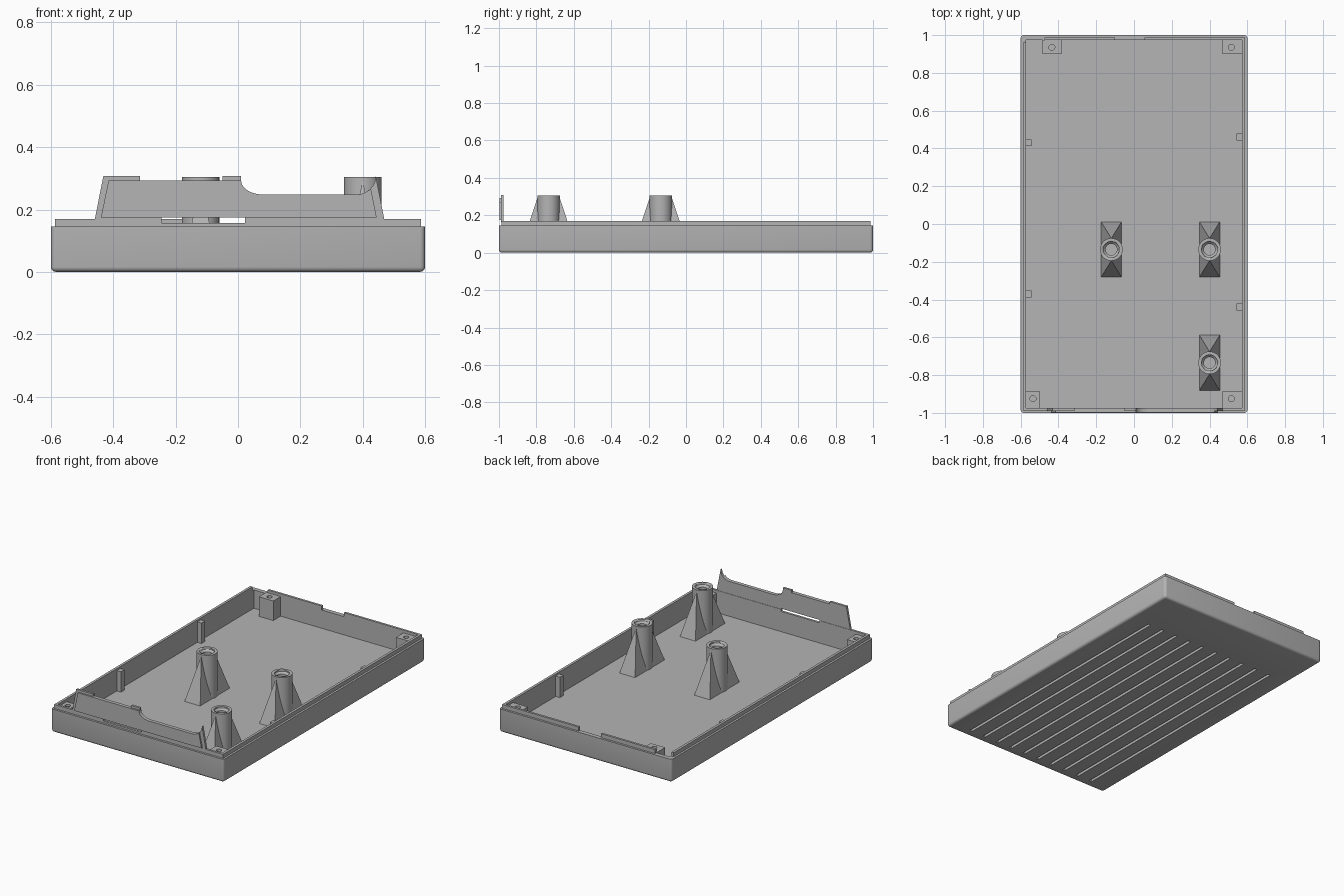
import bpy, bmesh, math
from mathutils import Vector

cube = bpy.data.objects.get("Cube")
if cube:
    bpy.data.objects.remove(cube, do_unlink=True)

GREY = (0.46, 0.46, 0.46, 1)
mat = bpy.data.materials.new("plain grey")
mat.use_nodes = True
mat.diffuse_color = GREY
mat.node_tree.nodes["Principled BSDF"].inputs["Base Color"].default_value = GREY


def finish(name, bm, smooth=False):
    bmesh.ops.recalc_face_normals(bm, faces=bm.faces[:])
    me = bpy.data.meshes.new(name)
    bm.to_mesh(me)
    bm.free()
    me.materials.append(mat)
    ob = bpy.data.objects.new(name, me)
    bpy.context.collection.objects.link(ob)
    if smooth:
        select(ob)
        bpy.ops.object.shade_smooth_by_angle(angle=math.radians(35))
    return ob


def select(ob):
    bpy.ops.object.select_all(action="DESELECT")
    ob.select_set(True)
    bpy.context.view_layer.objects.active = ob


def add_box(bm, x, y, z):
    lo, hi = Vector((x[0], y[0], z[0])), Vector((x[1], y[1], z[1]))
    verts = bmesh.ops.create_cube(bm, size=1)["verts"]
    for v in verts:
        v.co = (lo + hi) / 2 + v.co * (hi - lo)
    return verts


def boxes(name, *spans):
    bm = bmesh.new()
    for s in spans:
        add_box(bm, *s)
    return finish(name, bm)


def cut(targets, cutter):
    for ob in targets:
        mod = ob.modifiers.new("cut", "BOOLEAN")
        mod.operation, mod.solver, mod.object = "DIFFERENCE", "EXACT", cutter
        select(ob)
        bpy.ops.object.modifier_apply(modifier=mod.name)
    bpy.data.objects.remove(cutter, do_unlink=True)


def lathe(name, profile, x, y, steps=32):
    # Closed solid turned around a vertical axis
    bm = bmesh.new()
    rings = []
    for r, z in profile:
        rings.append([bm.verts.new((x + r * math.cos(math.tau * i / steps),
                                    y + r * math.sin(math.tau * i / steps), z))
                      for i in range(steps)])
    for a, b in zip(rings, rings[1:]):
        for i in range(steps):
            j = (i + 1) % steps
            bm.faces.new((a[i], a[j], b[j], b[i]))
    bm.faces.new(rings[0])
    bm.faces.new(rings[-1])
    return finish(name, bm, True)


def plate(name, outline, y0, y1):
    # Outline in x and z, given thickness along y
    bm = bmesh.new()
    face = bm.faces.new([bm.verts.new((x, y0, z)) for x, z in outline])
    ext = bmesh.ops.extrude_face_region(bm, geom=[face])["geom"]
    for v in ext:
        if isinstance(v, bmesh.types.BMVert):
            v.co.y = y1
    return finish(name, bm)


FLOOR, RIM, LIP = 0.03, 0.145, 0.17

# Tray shell with rounded bottom and corners
bm = bmesh.new()
add_box(bm, (-0.6, 0.6), (-1, 1), (0, RIM))
edges = [e for e in bm.edges if min(v.co.z for v in e.verts) < 0.01]
bmesh.ops.bevel(bm, geom=edges, offset=0.016, segments=4, profile=0.5, affect="EDGES")
tray = finish("tray", bm, True)
cut([tray], boxes("cavity", ((-0.571, 0.571), (-0.973, 0.973), (FLOOR, 0.3))))

# Long grooves in the underside
slots = [((x - 0.009, x + 0.009), (-0.95, 0.69), (-0.02, 0.018))
         for x in (-0.46 + i * 0.92 / 9 for i in range(10))]
cut([tray], boxes("grooves", *slots))

# Raised inner lip, broken along the back
zs = (RIM - 0.005, LIP)
side_lip = boxes("side_lip", ((-0.587, -0.571), (-0.987, 0.96), zs),
                 ((0.571, 0.587), (-0.987, 0.987), zs))
back_lip = boxes("back_lip", ((-0.475, -0.1), (0.973, 0.987), zs),
                 ((0.055, 0.571), (0.973, 0.987), zs))
front_lip = boxes("front_lip", ((-0.571, 0.571), (-0.987, -0.973), zs))

# Upright front panel: tabbed backing and thinner facing


def arc(cx, cz, rx, rz, a0, a1, n=10):
    return [(cx + rx * math.cos(math.radians(a0 + (a1 - a0) * i / n)),
             cz + rz * math.sin(math.radians(a0 + (a1 - a0) * i / n)))
            for i in range(n + 1)]


dip = arc(0.08, 0.293, 0.07, 0.045, 180, 270)
backing = [(-0.46, 0.165), (-0.432, 0.308), (-0.315, 0.308), (-0.315, 0.293),
           (-0.05, 0.293), (-0.05, 0.308), (0.01, 0.308)] + dip
backing += arc(0.38, 0.308, 0.062, 0.06, 270, 360) + [(0.47, 0.165)]
facing = [(-0.44, 0.174), (-0.415, 0.293)] + dip
facing += arc(0.38, 0.308, 0.062, 0.06, 270, 318) + [(0.445, 0.174)]
panel_backing = plate("panel_backing", backing, -0.989, -0.975)
plate("panel_facing", facing, -0.998, -0.988)
cut([front_lip, panel_backing],
    boxes("panel_slot", ((-0.245, 0.022), (-1.1, -0.9), (0.157, 0.174))))

# Three screw towers, each a hollow post with sloping ribs
for n, (x, y) in enumerate([(-0.12, -0.135), (0.4, -0.135), (0.4, -0.735)], 1):
    post = lathe(f"post_{n}", [(0.06, FLOOR - 0.005), (0.06, 0.305)], x, y)
    bm = bmesh.new()
    for sx in (-1, 1):
        for sy in (-1, 1):
            bm.verts.new((x + sx * 0.055, y + sy * 0.148, FLOOR - 0.004))
    for sy in (-1, 1):
        bm.verts.new((x, y + sy * 0.059, 0.295))
    bmesh.ops.convex_hull(bm, input=bm.verts[:])
    ribs = finish(f"post_ribs_{n}", bm)
    cut([post, ribs], lathe("bore", [(0.03, 0.1), (0.03, 0.285), (0.042, 0.297),
                                     (0.042, 0.35)], x, y))

# Corner bosses with screw holes
bosses = [("back_right", (-0.485, -0.385), (0.9, 0.975), (-0.435, 0.935)),
          ("back_left", (0.468, 0.573), (0.9, 0.975), (0.515, 0.935)),
          ("front_right", (-0.573, -0.5), (-0.975, -0.885), (-0.535, -0.925)),
          ("front_left", (0.468, 0.573), (-0.975, -0.885), (0.515, -0.925))]
for name, xs, ys, hole in bosses:
    boss = boxes(f"corner_boss_{name}", (xs, ys, (FLOOR - 0.005, 0.153)))
    cut([boss], lathe("hole", [(0.016, 0.07), (0.016, 0.2)], *hole, steps=20))

# Small upright ribs on the long walls
for side, ys in ((-1, (0.43, -0.37)), (1, (0.46, -0.44))):
    for n, y in enumerate(ys, 1):
        xs = sorted((side * 0.542, side * 0.573))
        boxes(f"wall_rib_{'left' if side > 0 else 'right'}_{n}",
              (xs, (y - 0.018, y + 0.018), (FLOOR - 0.005, 0.158)))
